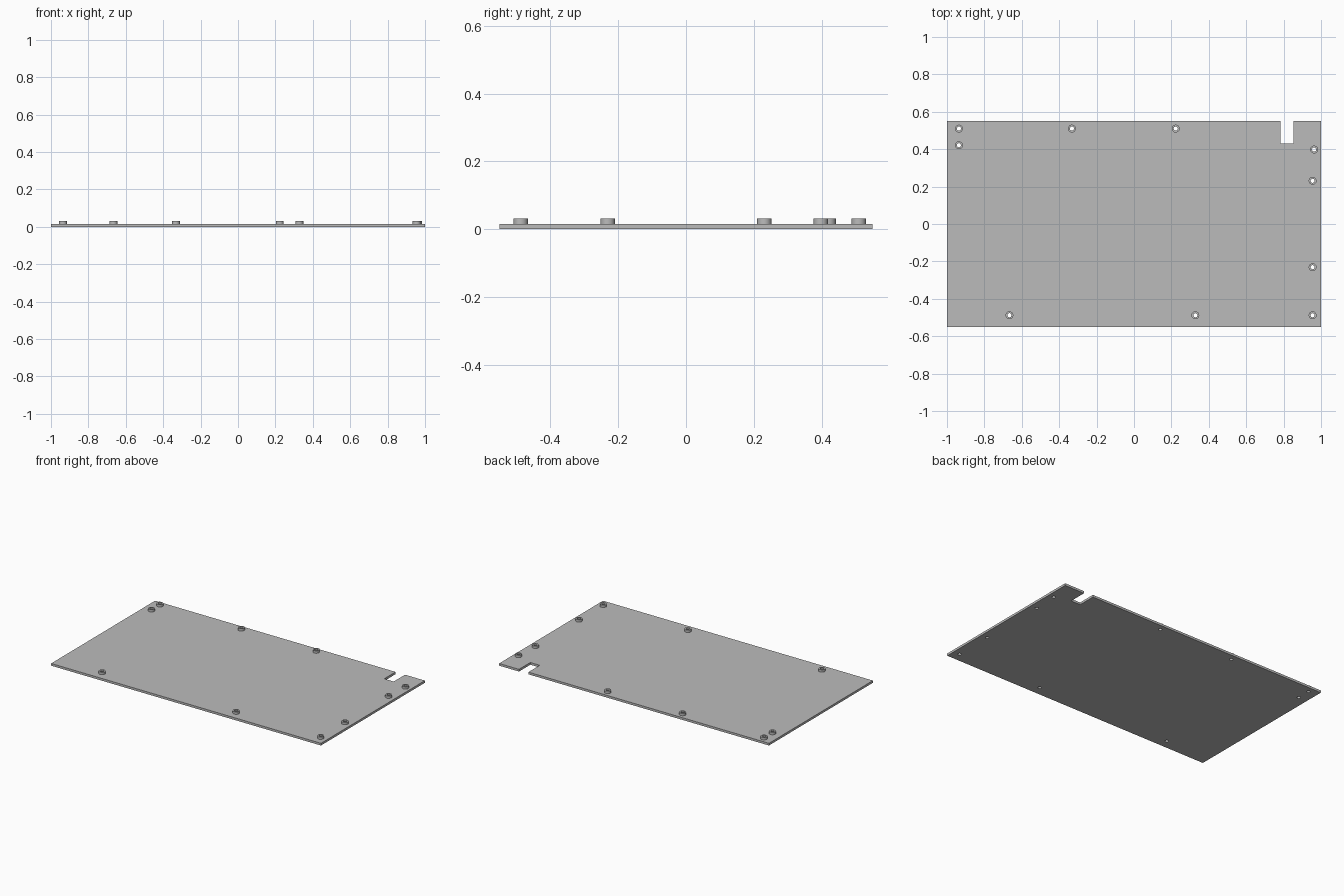
import bpy
import bmesh
import math

if "Cube" in bpy.data.objects:
    bpy.data.objects.remove(bpy.data.objects["Cube"])

PLATE_T = 0.015      # plate thickness
TOP = 0.031          # top of the standoffs
R_OUT, R_IN = 0.021, 0.011
SEGMENTS = 32

grey = bpy.data.materials.new("grey metal")
grey.diffuse_color = (0.5, 0.5, 0.5, 1)
grey.use_nodes = True
grey.node_tree.nodes["Principled BSDF"].inputs["Base Color"].default_value = grey.diffuse_color


def circle(cx, cy, r):
    return [(cx + r * math.cos(2 * math.pi * i / SEGMENTS),
             cy + r * math.sin(2 * math.pi * i / SEGMENTS)) for i in range(SEGMENTS)]


def extrude_loops(name, loops, z0, z1):
    """Fill an outline with its holes and extrude it from z0 to z1."""
    curve = bpy.data.curves.new(name + "_profile", 'CURVE')
    curve.dimensions = '2D'
    curve.fill_mode = 'BOTH'
    curve.extrude = (z1 - z0) / 2
    for loop in loops:
        spline = curve.splines.new('POLY')
        spline.points.add(len(loop) - 1)
        for point, (x, y) in zip(spline.points, loop):
            point.co = (x, y, 0, 1)
        spline.use_cyclic_u = True
    obj = bpy.data.objects.new(name, curve)
    bpy.context.collection.objects.link(obj)
    bpy.ops.object.select_all(action='DESELECT')
    obj.select_set(True)
    bpy.context.view_layer.objects.active = obj
    bpy.ops.object.convert(target='MESH')
    obj = bpy.context.view_layer.objects.active
    obj.name = name

    # Weld caps to walls and lift into place
    bm = bmesh.new()
    bm.from_mesh(obj.data)
    bmesh.ops.remove_doubles(bm, verts=bm.verts, dist=1e-5)
    bmesh.ops.translate(bm, verts=bm.verts, vec=(0, 0, (z0 + z1) / 2))
    bmesh.ops.recalc_face_normals(bm, faces=bm.faces)
    bm.to_mesh(obj.data)
    bm.free()
    obj.data.materials.clear()
    obj.data.materials.append(grey)
    bpy.ops.object.shade_smooth_by_angle(angle=math.radians(30))
    return obj


# Standoff positions
spots = [(-0.936, 0.51), (-0.936, 0.421), (-0.332, 0.51), (0.223, 0.51),
         (0.963, 0.398), (0.955, 0.231), (0.955, -0.231), (0.955, -0.488),
         (0.328, -0.488), (-0.666, -0.488)]

# Plate with a notch in the back edge and a hole under each standoff
outline = [(-1, -0.55), (1, -0.55), (1, 0.55), (0.853, 0.55),
           (0.853, 0.43), (0.783, 0.43), (0.783, 0.55), (-1, 0.55)]
extrude_loops("plate", [outline] + [circle(x, y, R_IN) for x, y in spots], 0, PLATE_T)

# Hollow standoffs
for i, (x, y) in enumerate(spots):
    extrude_loops(f"standoff_{i + 1}", [circle(x, y, R_OUT), circle(x, y, R_IN)], PLATE_T, TOP)
